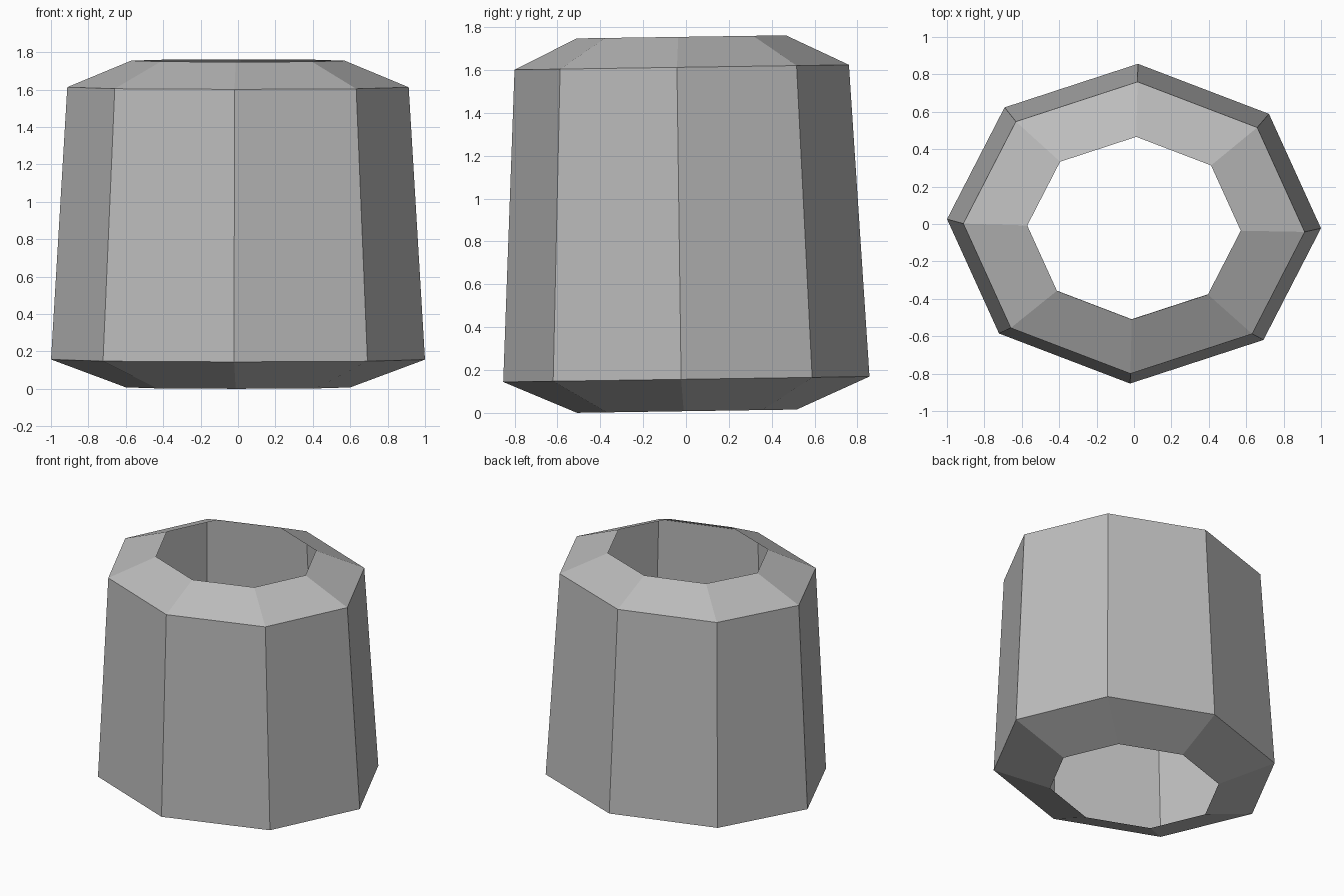
import bpy
import bmesh
from math import radians, sin, cos, tau
from mathutils import Matrix

cube = bpy.data.objects.get("Cube")
if cube:
    bpy.data.objects.remove(cube, do_unlink=True)

SIDES = 8
DEPTH = 0.855  # depth of the oval relative to its width


def make_material(name, color):
    mat = bpy.data.materials.new(name)
    mat.use_nodes = True
    mat.diffuse_color = color
    mat.node_tree.nodes["Principled BSDF"].inputs["Base Color"].default_value = color
    return mat


def add_ring(bm, radius, z):
    angles = [tau * i / SIDES for i in range(SIDES)]
    return [bm.verts.new((radius * cos(a), radius * DEPTH * sin(a), z)) for a in angles]


# Profile (radius, height): bottom opening, base edge, shoulder, top opening
profile = [(0.60, 0.008), (1.0, 0.157), (0.913, 1.613), (0.571, 1.755)]

# Open faceted shell, bridged ring by ring with faces outward
bm = bmesh.new()
rings = [add_ring(bm, r, z) for r, z in profile]
for low, high in zip(rings, rings[1:]):
    for i in range(SIDES):
        j = (i + 1) % SIDES
        bm.faces.new((low[i], low[j], high[j], high[i]))

# Slight turn and lean of the whole barrel
lean = Matrix.Rotation(radians(0.85), 4, "X")
turn = Matrix.Rotation(radians(-1.4), 4, "Z")
bm.transform(Matrix.Translation((0, 0.004, 0)) @ lean @ turn)

mesh = bpy.data.meshes.new("barrel_shell")
bm.to_mesh(mesh)
bm.free()
mesh.materials.append(make_material("plain grey", (0.5, 0.5, 0.5, 1)))
shell = bpy.data.objects.new("barrel_shell", mesh)
bpy.context.collection.objects.link(shell)
